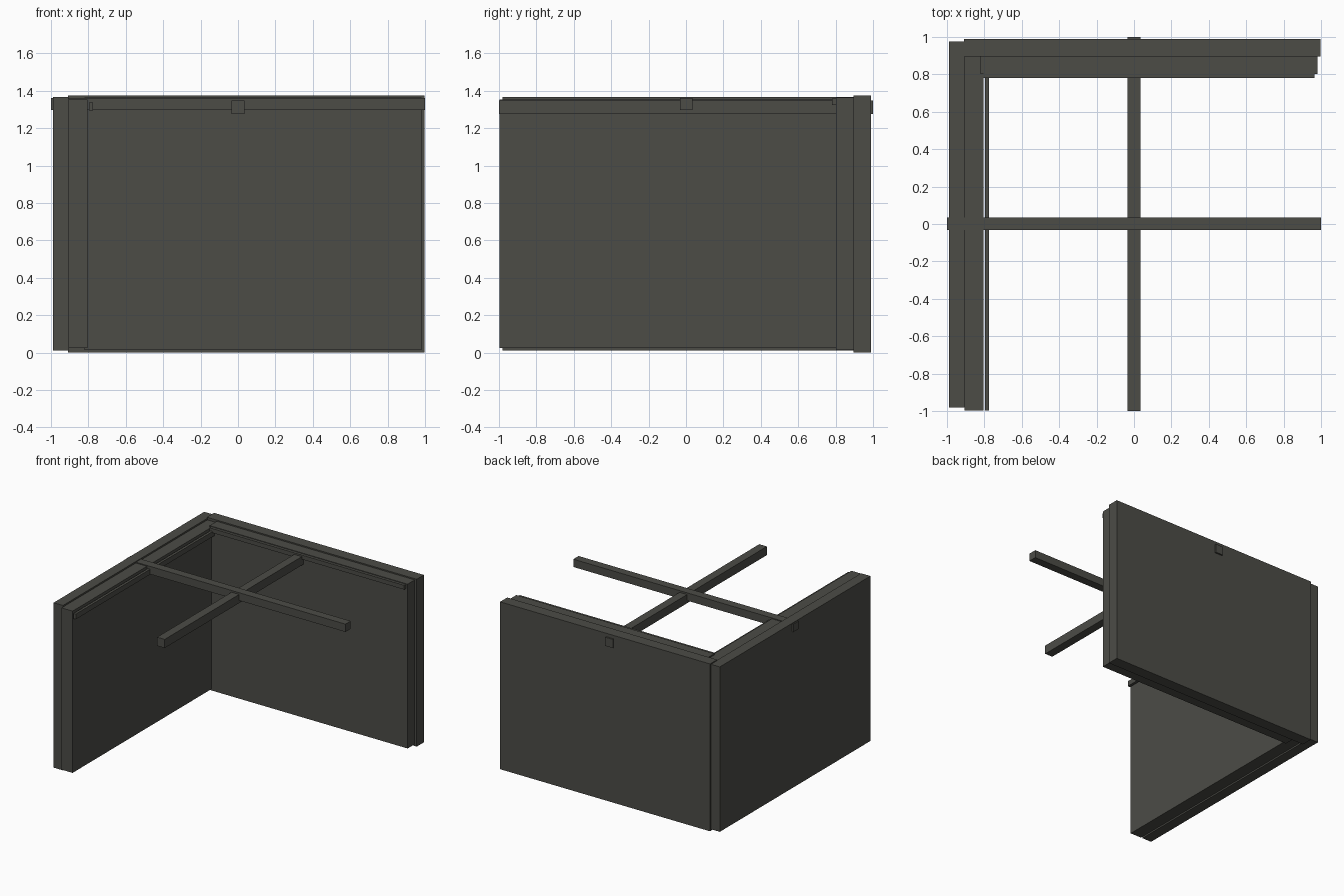
import bpy
import bmesh

if "Cube" in bpy.data.objects:
    bpy.data.objects.remove(bpy.data.objects["Cube"])

# single dark grey colour
grey = bpy.data.materials.new("dark_grey")
grey.diffuse_color = (0.072, 0.072, 0.062, 1.0)
grey.use_nodes = True
grey.node_tree.nodes["Principled BSDF"].inputs["Base Color"].default_value = grey.diffuse_color


def box(name, x, y, z):
    """Box from (min, max) ranges on each axis."""
    bm = bmesh.new()
    bmesh.ops.create_cube(bm, size=1.0)
    for v in bm.verts:
        v.co = [r[0] if c < 0 else r[1] for c, r in zip(v.co, (x, y, z))]
    mesh = bpy.data.meshes.new(name)
    bm.to_mesh(mesh)
    bm.free()
    mesh.materials.append(grey)
    obj = bpy.data.objects.new(name, mesh)
    bpy.context.collection.objects.link(obj)
    return obj


# left wall: outer and inner layers
box("left_wall_outer", (-0.99, -0.905), (-0.98, 0.975), (0.012, 1.367))
box("left_wall_inner", (-0.905, -0.805), (-0.998, 0.9), (0.025, 1.354))

# back wall: outer and inner layers
box("back_wall_outer", (-0.91, 0.998), (0.895, 0.988), (0.0, 1.375))
box("back_wall_inner", (-0.82, 0.98), (0.803, 0.895), (0.015, 1.365))

# thin rails just inside the wall tops
box("left_rail", (-0.797, -0.776), (-0.998, 0.808), (1.294, 1.337))
box("back_rail", (-0.805, 0.965), (0.78, 0.803), (1.325, 1.36))

# crossing ceiling beams, poking out through the walls
box("cross_beam", (-1.0, 1.0), (-0.033, 0.035), (1.297, 1.361))
box("long_beam", (-0.035, 0.034), (-1.0, 1.0), (1.276, 1.347))
